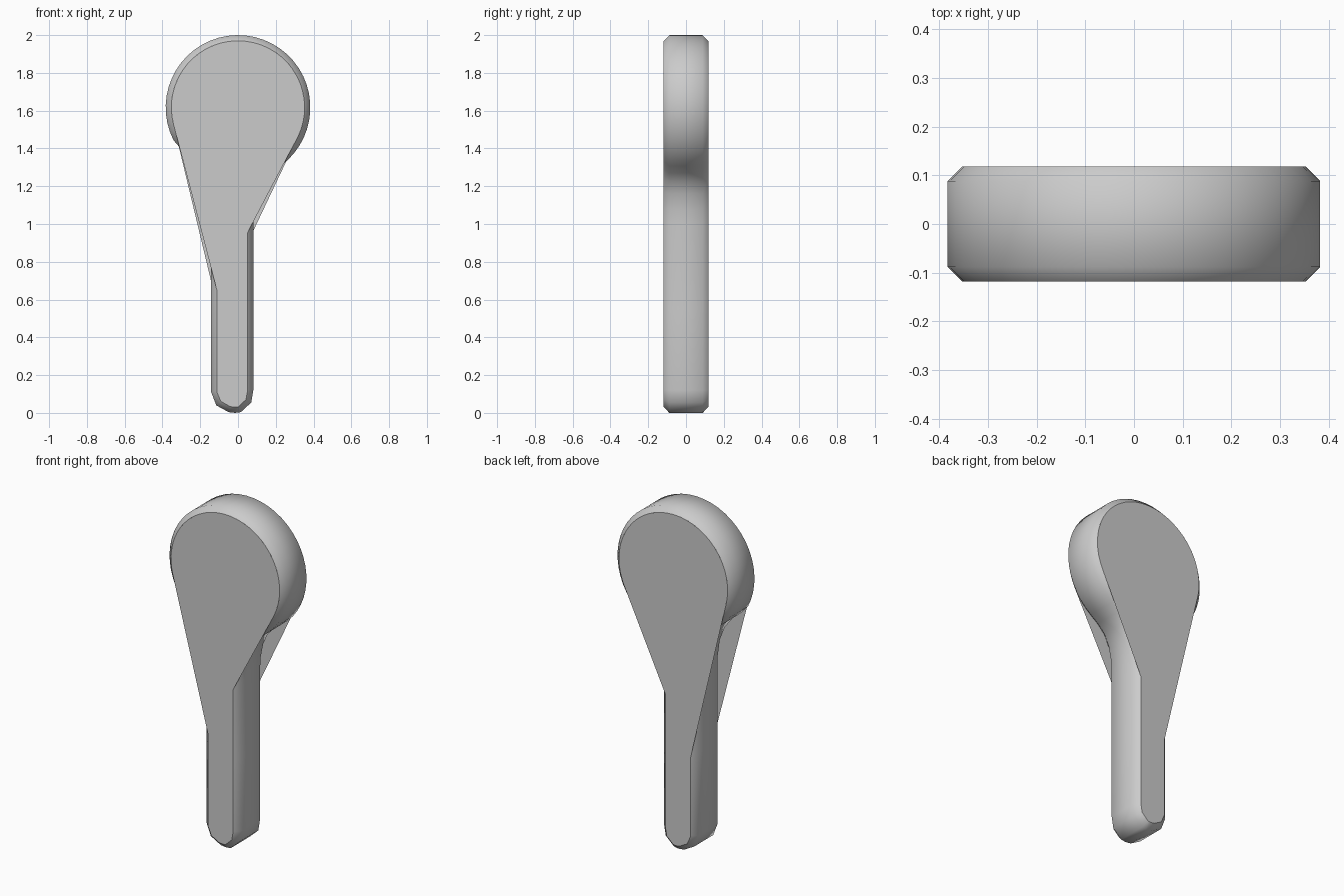
import bpy, math
from mathutils import Vector

if "Cube" in bpy.data.objects:
    bpy.data.objects.remove(bpy.data.objects["Cube"])

R, CZ = 0.383, 1.617      # round head
HALF, CH = 0.118, 0.03    # half thickness, chamfer


def arc(a0, a1, r, n):
    return [(r * math.cos(math.radians(a0 + (a1 - a0) * i / n)),
             CZ + r * math.sin(math.radians(a0 + (a1 - a0) * i / n))) for i in range(n + 1)]


def inset(pts, d):
    # Move every point inwards along its averaged normal (counter-clockwise outline)
    out = []
    for i, p in enumerate(pts):
        p = Vector(p)
        a = (p - Vector(pts[i - 1])).normalized()
        b = (Vector(pts[(i + 1) % len(pts)]) - p).normalized()
        n = (Vector((-a.y, a.x)) + Vector((-b.y, b.x))).normalized()
        out.append(tuple(p + n * d / max(0.7, n.dot(Vector((-a.y, a.x))))))
    return out


def make(name, verts, faces, smooth):
    me = bpy.data.meshes.new(name)
    me.from_pydata(verts, [], faces)
    me.update()
    ob = bpy.data.objects.new(name, me)
    bpy.context.collection.objects.link(ob)
    for p in me.polygons:
        p.use_smooth = smooth
    return ob


# Outline of the side wall: handle end, right neck, head, left neck
end = [(-0.142, 0.11), (-0.115, 0.04), (-0.05, 0.004), (-0.015, 0.0),
       (0.015, 0.004), (0.07, 0.055), (0.081, 0.12)]
right_neck = [(0.081, 0.55), (0.081, 1.0), (0.086, 1.08), (0.102, 1.16),
              (0.132, 1.225), (0.175, 1.27)]
left_neck = [(-0.30, 1.395), (-0.24, 1.345), (-0.19, 1.28), (-0.158, 1.2),
             (-0.144, 1.1), (-0.142, 1.0), (-0.142, 0.6)]
outline = end + right_neck + arc(-54, 207, R, 36) + left_neck
inner = inset(outline, CH)

# Chamfered side wall
rings = [(inner, -HALF), (outline, -HALF + CH), (outline, HALF - CH), (inner, HALF)]
n = len(outline)
verts = [(x, y, z) for ring, y in rings for x, z in ring]
faces = [(k * n + i, k * n + (i + 1) % n, (k + 1) * n + (i + 1) % n, (k + 1) * n + i)
         for k in range(3) for i in range(n)]
make("paddle_side_wall", verts, faces, True)


# Flat faces: straight webs bridge the neck from the handle to the head
def face_plate(name, y, z_left, z_right):
    pts = inset(end, CH)
    pts[0], pts[-1] = (-0.112, 0.11), (0.051, 0.12)
    pts += [(0.051, z_right)] + arc(-27, 195, R - CH, 32) + [(-0.112, z_left)]
    idx = list(range(len(pts)))
    make(name, [(x, y, z) for x, z in pts], [idx if y < 0 else idx[::-1]], False)


face_plate("front_face", -HALF, 0.65, 0.955)
face_plate("back_face", HALF, 0.57, 0.90)
